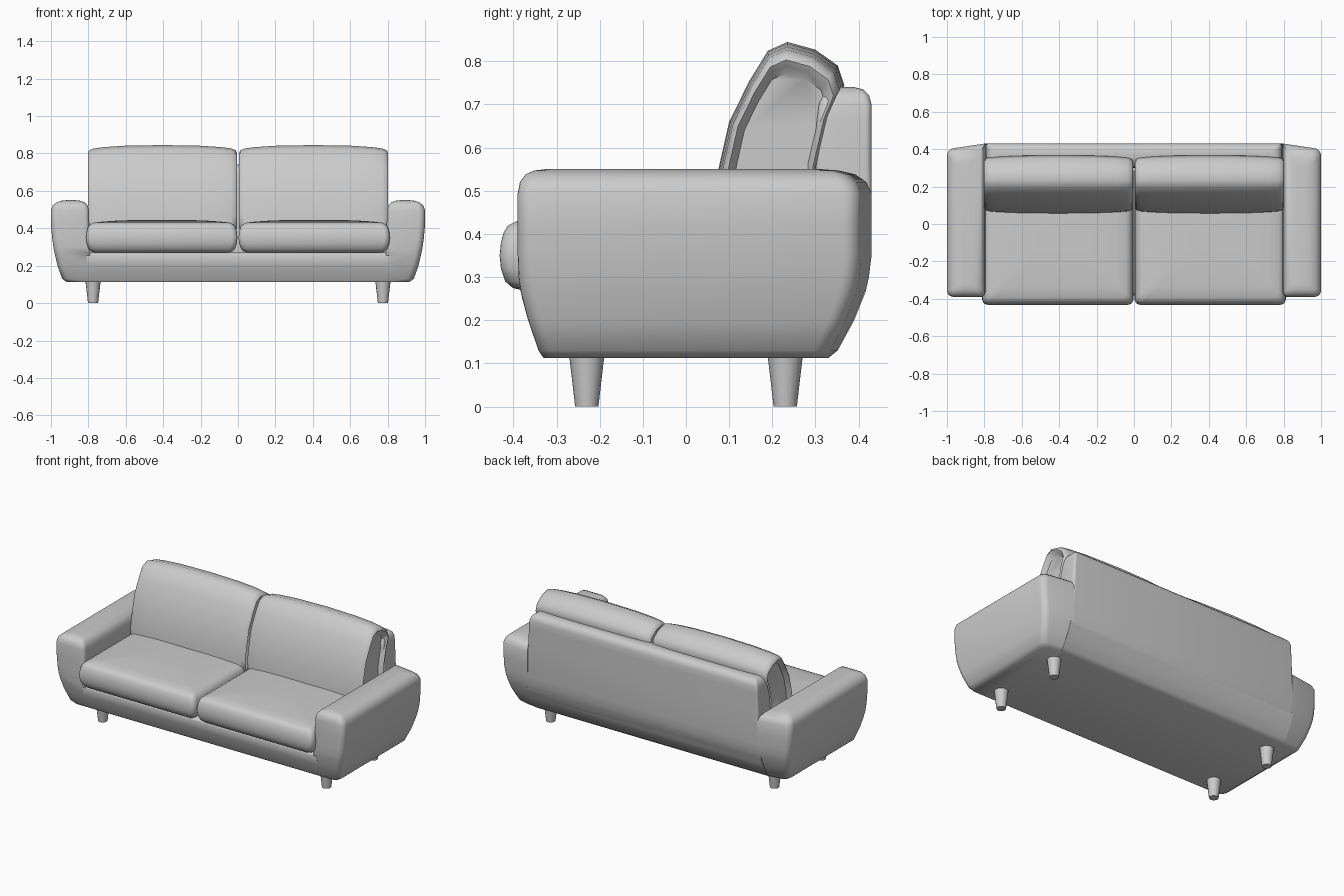
import bpy, bmesh, math

if "Cube" in bpy.data.objects:
    bpy.data.objects.remove(bpy.data.objects["Cube"])


def loft(name, rings, mirror=(False, False), angle=50):
    """Skin closed rings of equal length, cap both ends, optionally mirror."""
    bm = bmesh.new()
    vs = [[bm.verts.new(p) for p in ring] for ring in rings]
    n = len(vs[0])
    for a, b in zip(vs, vs[1:]):
        for i in range(n):
            j = (i + 1) % n
            bm.faces.new((a[i], a[j], b[j], b[i]))
    bm.faces.new(vs[0][::-1])
    bm.faces.new(vs[-1])
    bmesh.ops.remove_doubles(bm, verts=bm.verts, dist=1e-4)
    bmesh.ops.recalc_face_normals(bm, faces=bm.faces)
    me = bpy.data.meshes.new(name)
    bm.to_mesh(me)
    bm.free()
    ob = bpy.data.objects.new(name, me)
    bpy.context.collection.objects.link(ob)
    bpy.ops.object.select_all(action='DESELECT')
    ob.select_set(True)
    bpy.context.view_layer.objects.active = ob
    bpy.ops.object.shade_smooth_by_angle(angle=math.radians(angle))
    if any(mirror):
        m = ob.modifiers.new("mirror", 'MIRROR')
        m.use_axis[0], m.use_axis[1] = mirror
    return ob


def rect(z, x0, x1, y0, y1, radii, slant=0.0, segs=5):
    """Rounded rectangle at height z; radii: front-outer, back-outer, back-inner, front-inner."""
    pts = []
    corners = [(x1, y0, -1, 1, -90), (x1, y1, -1, -1, 0), (x0, y1, 1, -1, 90), (x0, y0, 1, 1, 180)]
    for (cx, cy, sx, sy, start), r in zip(corners, radii):
        for k in range(segs + 1):
            a = math.radians(start + 90 * k / segs)
            x = cx + sx * r + r * math.cos(a)
            y = cy + sy * r + r * math.sin(a)
            if y > 0:
                y -= slant * max(0, (x - 0.8) / 0.2)
            pts.append((x, y, z))
    return pts


# Arms: tapered below, rounded over the top, rear slightly swept forward
arm = [  # z, inner x, outer x, front y, back y, inner radius
    (.112, .79, .915, -.33, .33, .0),
    (.13, .79, .94, -.342, .352, .0),
    (.20, .79, .965, -.366, .39, .0),
    (.265, .79, .98, -.383, .416, .0),
    (.30, .795, .987, -.388, .424, .015),
    (.35, .795, .994, -.39, .43, .025),
    (.42, .795, 1.0, -.39, .43, .025),
    (.495, .797, 1.0, -.39, .43, .025),
    (.52, .803, .992, -.385, .418, .025),
    (.538, .818, .972, -.372, .395, .025),
    (.547, .842, .945, -.352, .36, .025),
    (.55, .87, .92, -.325, .325, .02),
]
loft("arm", [rect(z, a, b, c, d, (.035 if z < .53 else .025,) * 2 + (0, r), .03)
             for z, a, b, c, d, r in arm], (True, False))

# Base between the arms
base = [(.112, -.33, .33), (.13, -.342, .352), (.20, -.366, .39),
        (.255, -.381, .412), (.265, -.375, .416), (.27, -.355, .416)]
loft("base", [rect(z, -.81, .81, f, b, (0,) * 4) for z, f, b in base])

# Backrest frame
back = [(.20, .30, .39, 0), (.265, .30, .416, 0), (.30, .30, .424, 0), (.35, .30, .43, 0),
        (.55, .30, .43, 0), (.66, .303, .43, .005), (.70, .308, .43, .008),
        (.722, .318, .424, .016), (.735, .335, .41, .03), (.74, .355, .39, .05)]
loft("backrest", [rect(z, -.798 + i, .798 - i, f, b, (.015,) * 4 if z > .5 else (.003,) * 4)
                  for z, f, b, i in back])

# Seat cushions: puffed slabs with a gentle crown
seat = [(.27, .05), (.275, .03), (.29, .013), (.32, .003), (.35, 0), (.38, .003),
        (.405, .01), (.42, .02), (.43, .04), (.436, .09), (.442, .18), (.445, .28)]
loft("seat_cushion", [rect(z, .003 + i, .812 - i, -.432 + i, .31 - i, (.03,) * 4)
                      for z, i in seat], (True, False))

# Back cushions: leaning side profile swept across x, smaller at the ends
profile = [(.055, .36), (.057, .45), (.075, .55), (.10, .66), (.147, .755), (.19, .825),
           (.235, .845), (.30, .827), (.352, .79), (.367, .745), (.34, .68), (.31, .55), (.30, .36)]
spans = [(.035, .70), (.015, .77), (.006, .83), (.012, .885), (.035, .925), (.09, .955),
         (.2, .985), (.405, 1.0)]
spans += [(.808 - x, s) for x, s in spans[-2::-1]]
loft("back_cushion", [[(x, .22 + (y - .22) * s, .6 + (z - .6) * s) for y, z in profile]
                      for x, s in spans], (True, False))

# Tapered round legs
leg = [[(.775 + r * math.cos(k * math.pi / 8), -.23 + r * math.sin(k * math.pi / 8), z)
        for k in range(16)] for z, r in ((0, .027), (.12, .041))]
loft("leg", leg, (True, True))
